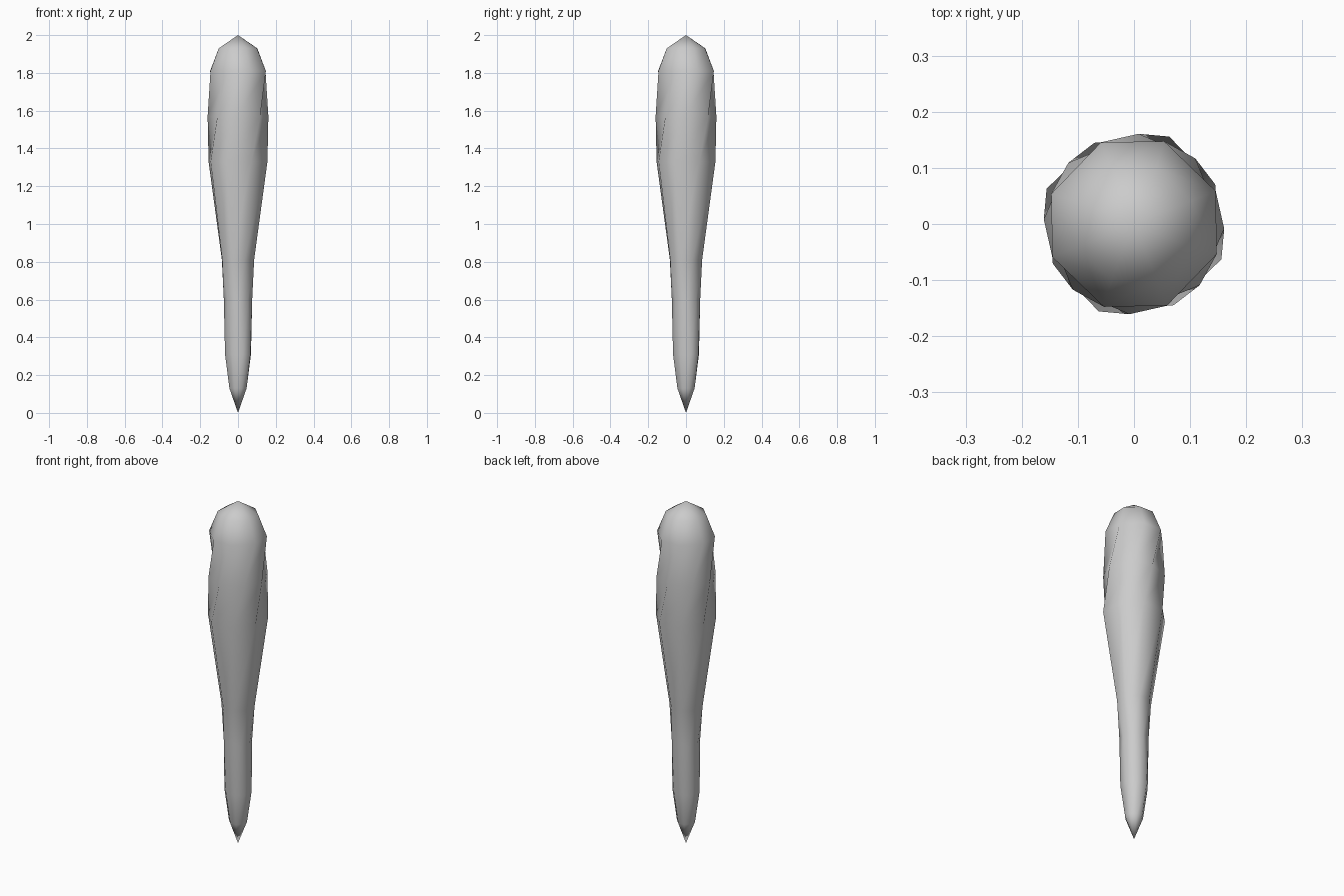
import bpy, bmesh
from math import radians, cos, sin

if "Cube" in bpy.data.objects:
    bpy.data.objects.remove(bpy.data.objects["Cube"])

# Club profile: height, corner angle/radius, mid-side angle/radius (repeats four times)
RINGS = [
    (0.13, 22, 0.049, 68, 0.049),
    (0.31, 22, 0.074, 64, 0.073),
    (0.60, 0, 0.075, 45, 0.076),
    (0.81, -22, 0.092, 22, 0.090),
    (1.33, -22, 0.168, 26, 0.161),
    (1.57, -3, 0.161, 47, 0.160),
    (1.81, 22, 0.157, 70, 0.157),
    (1.93, 22, 0.110, 68, 0.108),
]

bm = bmesh.new()
rings = []
for z, a0, r0, a1, r1 in RINGS:
    ring = []
    for k in range(4):
        for a, r in ((a0, r0), (a1, r1)):
            t = radians(a + 90 * k)
            ring.append(bm.verts.new((r * cos(t), r * sin(t), z)))
    rings.append(ring)

# Shaft and head skin
for lo, hi in zip(rings, rings[1:]):
    for i in range(8):
        j = (i + 1) % 8
        bm.faces.new((lo[i], lo[j], hi[j], hi[i]))

# Pointed ends
tip = bm.verts.new((0, 0, 0))
crown = bm.verts.new((0, 0, 2))
for i in range(8):
    j = (i + 1) % 8
    bm.faces.new((rings[0][j], rings[0][i], tip))
    bm.faces.new((rings[-1][i], rings[-1][j], crown))
for f in bm.faces:
    f.smooth = True

mesh = bpy.data.meshes.new("club")
bm.to_mesh(mesh)
bm.free()
club = bpy.data.objects.new("club", mesh)
bpy.context.collection.objects.link(club)
